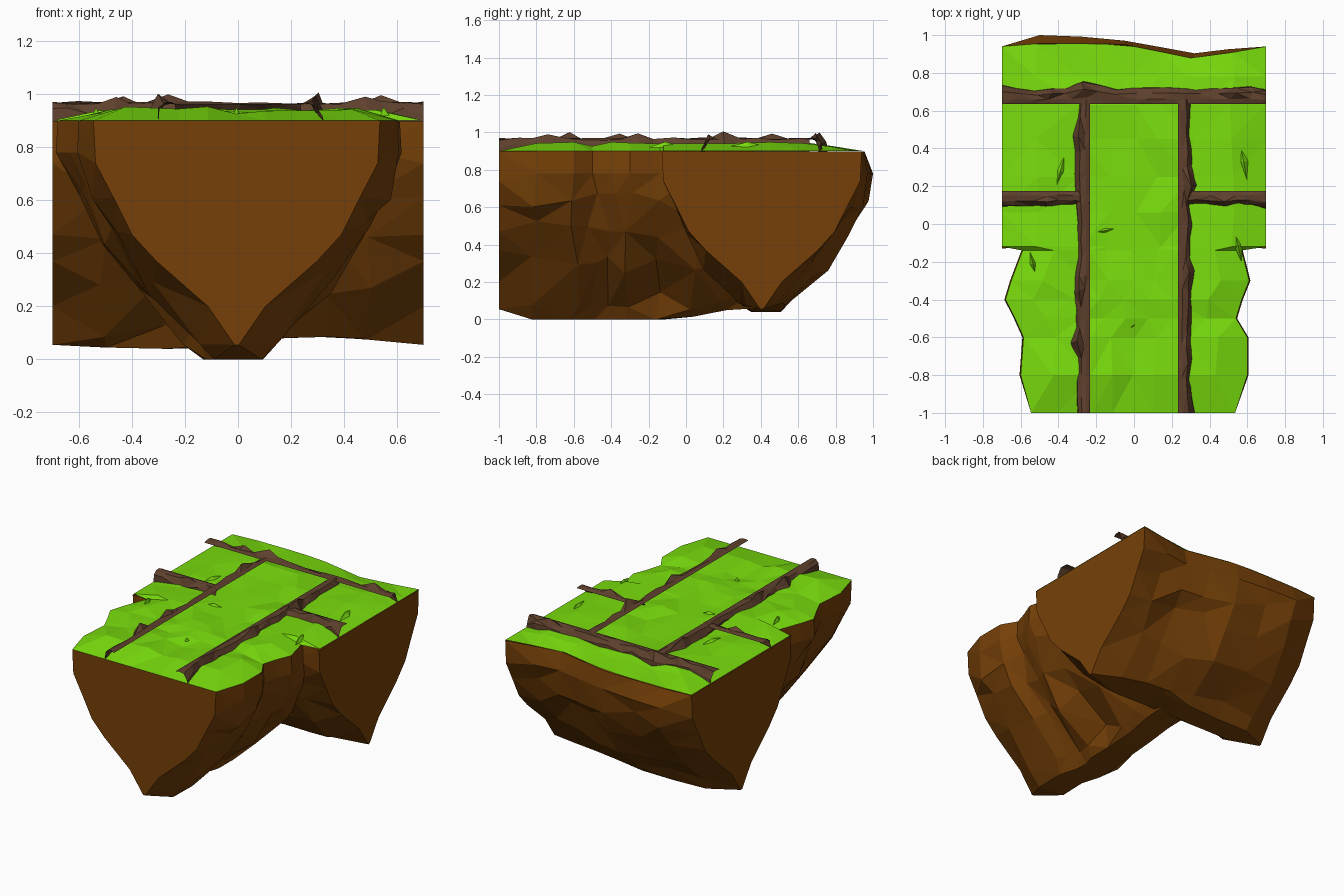
import bpy, bmesh, random
from mathutils import Vector

if "Cube" in bpy.data.objects:
    bpy.data.objects.remove(bpy.data.objects["Cube"])

random.seed(7)
R = random.uniform

def material(name, srgb):
    m = bpy.data.materials.new(name)
    m.diffuse_color = [c ** 2.2 for c in srgb] + [1]
    m.use_nodes = True
    m.node_tree.nodes["Principled BSDF"].inputs["Base Color"].default_value = m.diffuse_color
    return m

EARTH = material("earth", (0.46, 0.26, 0.065))
GRASS = material("grass", (0.47, 0.86, 0.08))
WOOD = material("wood", (0.37, 0.26, 0.19))

def finish(bm, name, mat, recalc=True):
    if recalc:
        bmesh.ops.recalc_face_normals(bm, faces=bm.faces)
    me = bpy.data.meshes.new(name)
    bm.to_mesh(me)
    bm.free()
    me.materials.append(mat)
    ob = bpy.data.objects.new(name, me)
    bpy.context.collection.objects.link(ob)
    return ob

def loft(rings, name, mat, shell=False):
    """Skin closed rings; a shell drops the caps plus the inner and under sides."""
    bm = bmesh.new()
    rows = [[bm.verts.new(p) for p in ring] for ring in rings]
    n = len(rows[0])
    hidden = []
    for a, b in zip(rows, rows[1:]):
        for i in range(n):
            f = bm.faces.new((a[i], a[(i + 1) % n], b[(i + 1) % n], b[i]))
            if shell and i in (0, n - 1):
                hidden.append(f)
    caps = [bm.faces.new(rows[0]), bm.faces.new(rows[-1])]
    bmesh.ops.recalc_face_normals(bm, faces=bm.faces)
    if shell:
        bmesh.ops.delete(bm, geom=hidden + caps, context='FACES')
        caps = []
    bmesh.ops.triangulate(bm, faces=[f for f in bm.faces if f not in caps])
    return finish(bm, name, mat, recalc=False)

# half profiles (fraction of half width, height): clean cut ends, fuller rough middle
CUT = [(1, .9), (.985, .74), (.86, .61), (.73, .47), (.56, .37), (.2, .2), (.015, .055)]
MID = [(1, .9), (1.01, .78), (.94, .64), (.81, .48), (.58, .29), (.25, .1), (.15, .012)]

def arm(name, along_y, stations, top, cuts):
    rings = []
    for k, (t, lo, hi, bulge, floor) in enumerate(stations):
        cut = k in cuts
        c, h = (lo + hi) / 2, (hi - lo) / 2
        ring = []
        for s in (-1, 1):
            half = []
            for i, (f, z) in enumerate(CUT if cut else MID):
                tt, cc, hh = t, c, h
                if not cut and i > 0:
                    # lower rock follows the notches of the turf edge only partly
                    if along_y and i > 1:
                        cc, hh = c * .7, h * .7 + .59 * .3
                    if s > 0 and not along_y:
                        f += bulge * (0, 1, .8, .6, .5, .3, 0)[i]
                    if 1 < i < 6:
                        f += R(-.05, .04)
                        z += R(-.05, .05)
                    if i > 1:
                        tt += R(-.03, .03)
                    z = max(z, floor)
                z = min(z, top)
                d = cc + s * f * hh
                half.append((d, tt, z) if along_y else (tt, min(d, 1), z))
            ring += half if s < 0 else half[::-1]
        rings.append(ring)
    return loft(rings, name, EARTH)

# earth: front arm and crosswise arm joined into a T
front = [(-1, -.545, .535), (-.8, -.6, .6), (-.6, -.585, .6), (-.5, -.63, .54),
         (-.4, -.68, .57), (-.3, -.65, .61), (-.14, -.59, .57)]
st_a = [s + (0, f) for s, f in zip(front, (0, .012, .01, .008, .004, 0, 0))]
st_a += [(.05, -.58, .55, 0, .015), (.2, -.57, .55, 0, .05), (.36, -.5, .5, 0, .06)]
earth = arm("earth_base", True, st_a, .9, {0})
st_b = [(-.7, -.13, .94, 0, 0), (-.5, -.11, .955, .085, .045), (-.28, -.1, .955, .06, .04),
        (-.05, -.08, .95, .03, .045), (.15, -.08, .91, .04, .08), (.32, -.08, .875, .05, .085),
        (.5, -.11, .905, .03, .075), (.7, -.13, .94, 0, 0)]
cross = arm("cross_arm", False, st_b, .897, {0, len(st_b) - 1})
mod = earth.modifiers.new("join", 'BOOLEAN')
mod.operation, mod.solver, mod.object = 'UNION', 'EXACT', cross
bpy.context.view_layer.objects.active = earth
bpy.ops.object.modifier_apply(modifier="join")
bpy.data.objects.remove(cross)

def back_edge(x):
    for a, b in zip(st_b, st_b[1:]):
        if x <= b[0] + 1e-6:
            return a[2] + (b[2] - a[2]) * (x - a[0]) / (b[0] - a[0])
    return st_b[-1][2]

# open the flat top, the grass sheet closes it
bm = bmesh.new()
bm.from_mesh(earth.data)
bm.normal_update()
top = [f for f in bm.faces if f.normal.z > .9 and f.calc_center_median().z > .88]
bmesh.ops.delete(bm, geom=top, context='FACES')
low = min(v.co.z for v in bm.verts)
for v in bm.verts:
    if v.co.z < low + .001:
        v.co.z = 0
bm.to_mesh(earth.data)
bm.free()

# grass: sheet following the same outline, rising quickly behind its rim
rows_yx = front + [(-.12, -.7, .7), (.06, -.7, .7), (.25, -.7, .7), (.45, -.7, .7),
                   (.63, -.7, .7), (.78, -.7, .7), (None, -.7, .7)]
cols = [0, .13, .3, .4, .5, .6, .714, .87, 1]
bm = bmesh.new()
rows = []
for r, (y, lo, hi) in enumerate(rows_yx):
    row = []
    for c, u in enumerate(cols):
        x = lo + u * (hi - lo)
        yy = back_edge(x) if y is None else y
        z = .9
        if 0 < c < 8 and 0 < r < len(rows_yx) - 1:
            z = (.948 if y == -.8 else .918 if y > .7 else .937) + R(-.012, .012)
            if c == 4 and y < -.5:
                z -= .02
            if y == -.12:
                z = rows[-1][c].co.z
            else:
                x += R(-.02, .02)
        row.append(bm.verts.new((x, yy, z)))
    rows.append(row)
for a, b in zip(rows, rows[1:]):
    for i in range(8):
        bm.faces.new((a[i], a[i + 1], b[i + 1], b[i]))
bmesh.ops.triangulate(bm, faces=bm.faces)
finish(bm, "grass_top", GRASS, recalc=False)

# grass shards: thin folded blades lying on the turf
bm = bmesh.new()
for x, y, dx, dy in [(.56, .44, .04, -.22), (-.55, -.15, .03, -.12), (-.23, -.05, .15, .03),
                     (-.02, -.55, .03, .02), (.53, -.02, .04, -.18), (-.42, .17, .06, .22)]:
    p, d = Vector((x, y, .92)), Vector((dx, dy, 0))
    side = Vector((-dy, dx, 0)) * .12
    q = [bm.verts.new(v) for v in (p, p + d * .5 + side, p + d, p + d * .5 - side)]
    apex = bm.verts.new(p + d * .5 + Vector((0, 0, .03)))
    for i in range(4):
        bm.faces.new((q[i], q[(i + 1) % 4], apex))
finish(bm, "grass_shards", GRASS)

# beams: open half shells, straight inner edge, split and ragged outer edge
def beam(name, start, end, outward, width, n, humps=()):
    a, b, o = Vector(start), Vector(end), Vector(outward)
    rings = []
    for i in range(n + 1):
        p = a.lerp(b, i / n)
        hump = R(.02, .045) if i in humps else 0
        w = width * R(.8, 1.15) + hump * .5
        prof = [(0, .895), (0, .96), (.3, .963 + R(0, .008)),
                (.65, .962 + R(-.005, .012) + hump), (.95, .935 + R(-.02, .015)), (1, .895)]
        ring = []
        for k, (f, z) in enumerate(prof):
            q = p + o * f * w
            if 0 < i < n and 2 <= k <= 4:
                q += (b - a).normalized() * R(-.02, .02)
            ring.append((q.x, q.y, z))
        rings.append(ring)
    return loft(rings, name, WOOD, shell=True)

for s, side in ((-1, "left"), (1, "right")):
    beam(side + "_long_beam", (s * .232, -1, 0), (s * .232, .66, 0), (s, 0, 0), .08, 18,
         (4, 7, 16) if s < 0 else (3, 8, 13))
    beam(side + "_short_beam", (s * .7, .175, 0), (s * .235, .175, 0), (0, -1, 0), .085, 6, (3,))
beam("back_beam", (-.7, .635, 0), (.7, .635, 0), (0, 1, 0), .09, 16, (3, 5, 14))
